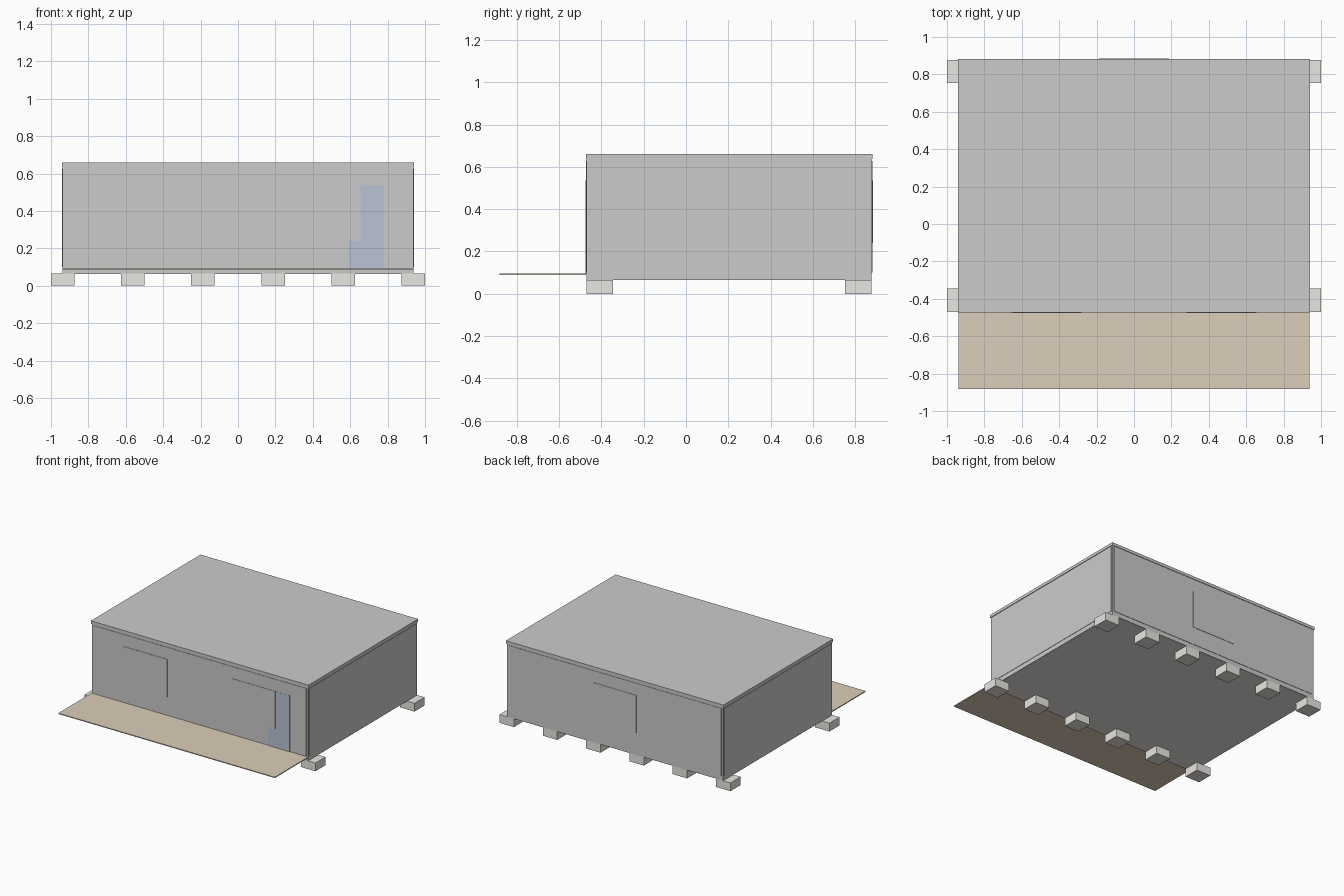
import bpy
import bmesh

if "Cube" in bpy.data.objects:
    bpy.data.objects.remove(bpy.data.objects["Cube"])


def material(name, rgb):
    m = bpy.data.materials.new(name)
    m.diffuse_color = (*rgb, 1)
    m.use_nodes = True
    m.node_tree.nodes["Principled BSDF"].inputs["Base Color"].default_value = m.diffuse_color
    return m


def box(name, x, y, z, mat=None):
    """Axis-aligned box from (min, max) ranges."""
    bm = bmesh.new()
    bmesh.ops.create_cube(bm, size=1)
    for v in bm.verts:
        v.co = [r[0] + (c + 0.5) * (r[1] - r[0]) for c, r in zip(v.co, (x, y, z))]
    me = bpy.data.meshes.new(name)
    bm.to_mesh(me)
    bm.free()
    ob = bpy.data.objects.new(name, me)
    bpy.context.collection.objects.link(ob)
    if mat:
        me.materials.append(mat)
    return ob


concrete = material("concrete", (0.82, 0.80, 0.76))
timber = material("timber", (0.72, 0.62, 0.49))
paint = material("door_paint", (0.49, 0.55, 0.67))

X, Y0, Y1 = 0.937, -0.47, 0.878       # outer shell
BASE, EAVES, TOP = 0.065, 0.637, 0.66
T, CLAD = 0.02, 0.003                 # wall and cladding thickness

# Foundation blocks: six along each long side
for row, y in (("front", -0.47), ("back", 0.753)):
    for i, x in enumerate((-1, -0.625, -0.25, 0.125, 0.5, 0.875)):
        box(f"{row}_foundation_block_{i + 1}", (x, x + 0.125), (y, y + 0.125), (0, BASE), concrete)

# Floor slab and wall shell
box("floor_slab", (-X + 0.004, X - 0.004), (Y0 + 0.004, Y1 - 0.004), (BASE - 0.001, 0.095), concrete)
box("front_wall", (-X, X), (Y0, Y0 + T), (BASE, EAVES))
box("back_wall", (-X, X), (Y1 - T, Y1), (BASE, EAVES))
box("left_wall", (-X, -X + T), (Y0 + T, Y1 - T), (BASE, EAVES))
box("right_wall", (X - T, X), (Y0 + T, Y1 - T), (BASE, EAVES))

# Raised cladding panels, set in from the corners
cz = (0.10, 0.628)
cx, cy = (-X + 0.015, X - 0.015), (Y0 + 0.012, Y1 - 0.012)
box("front_cladding", cx, (Y0 - CLAD, Y0), cz)
box("back_cladding", cx, (Y1, Y1 + CLAD), cz)
box("left_cladding", (-X - CLAD, -X), cy, cz)
box("right_cladding", (X, X + CLAD), cy, cz)

# Flat roof with slight overhang
box("roof", (-X - 0.005, X + 0.005), (Y0 - 0.004, Y1 + 0.004), (EAVES, TOP))

# Door, and windows standing just proud of the cladding
box("door", (0.59, 0.78), (Y0 - 0.0045, Y0), (0.095, 0.535), paint)
wz = (0.24, 0.535)
box("front_left_window", (-0.655, -0.28), (Y0 - 0.006, Y0), wz)
box("front_right_window", (0.28, 0.655), (Y0 - 0.006, Y0), wz)
box("back_window", (-0.1875, 0.1875), (Y1, Y1 + 0.006), wz)

# Front deck
box("deck", (-X, X), (-0.883, Y0 - 0.001), (0.088, 0.095), timber)
